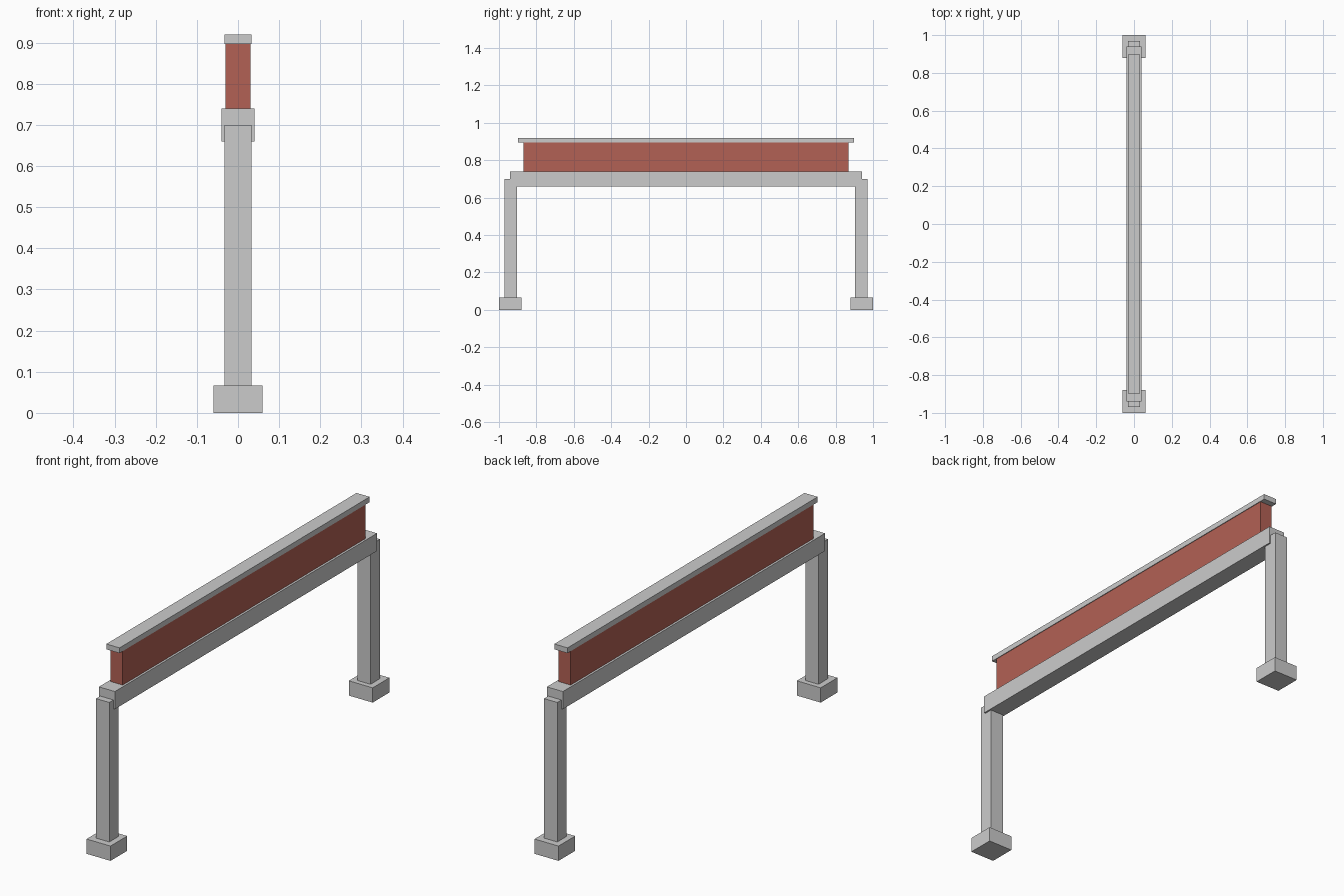
import bpy

if "Cube" in bpy.data.objects:
    bpy.data.objects.remove(bpy.data.objects["Cube"])


def box(name, x, y, z, mat=None):
    """Box from (min, max) ranges on each axis."""
    bpy.ops.mesh.primitive_cube_add(size=1, location=[sum(r) / 2 for r in (x, y, z)])
    ob = bpy.context.object
    ob.name = name
    ob.scale = [r[1] - r[0] for r in (x, y, z)]
    bpy.ops.object.transform_apply(location=False, rotation=False, scale=True)
    if mat:
        ob.data.materials.append(mat)
    return ob


red = bpy.data.materials.new("red_panel")
red.diffuse_color = (0.45, 0.12, 0.09, 1)
red.use_nodes = True
red.node_tree.nodes["Principled BSDF"].inputs["Base Color"].default_value = red.diffuse_color

# Footings and posts at both ends
for label, s in (("front", -1), ("back", 1)):
    box(f"{label}_footing", (-0.06, 0.06), sorted((s * 0.88, s * 1.0)), (0, 0.067))
    box(f"{label}_post", (-0.033, 0.033), sorted((s * 0.903, s * 0.97)), (0.067, 0.70))

# Crossbeam, upright panel and cap rail
box("crossbeam", (-0.04, 0.04), (-0.94, 0.94), (0.66, 0.74))
box("panel", (-0.03, 0.03), (-0.87, 0.87), (0.74, 0.896), red)
box("cap_rail", (-0.033, 0.033), (-0.897, 0.897), (0.896, 0.92))
